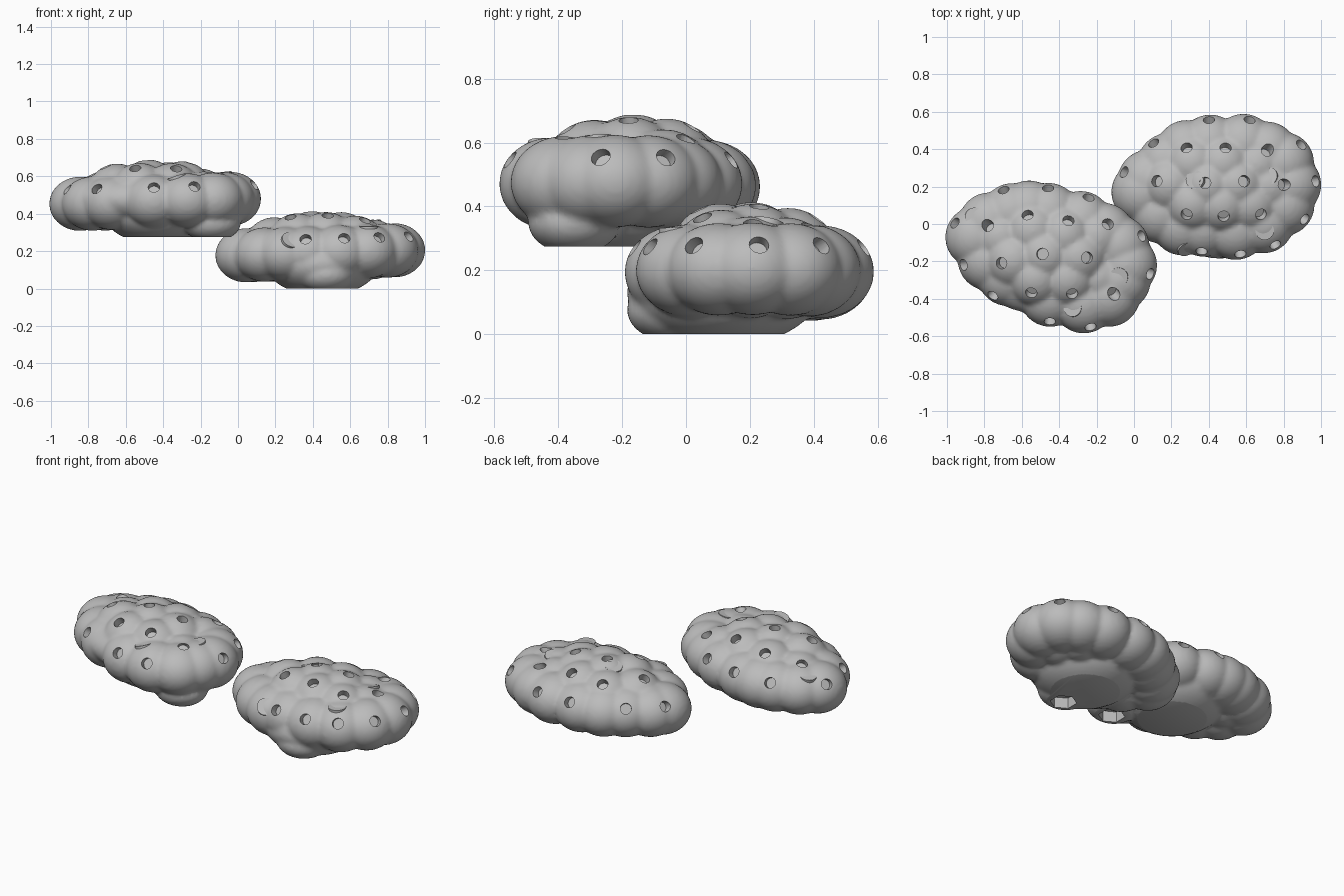
import bpy, bmesh, math
from mathutils import Vector, Matrix

cube = bpy.data.objects.get("Cube")
if cube:
    bpy.data.objects.remove(cube, do_unlink=True)

grey = bpy.data.materials.new("plain grey")
grey.use_nodes = True
colour = (0.5, 0.5, 0.5, 1)
grey.diffuse_color = colour
grey.node_tree.nodes["Principled BSDF"].inputs["Base Color"].default_value = colour


def make_object(name, bm):
    mesh = bpy.data.meshes.new(name)
    bm.to_mesh(mesh)
    bm.free()
    mesh.materials.append(grey)
    ob = bpy.data.objects.new(name, mesh)
    bpy.context.scene.collection.objects.link(ob)
    return ob


def ellipsoid(bm, centre, radii):
    mat = Matrix.Translation(centre) @ Matrix.Diagonal((*radii, 1))
    bmesh.ops.create_icosphere(bm, subdivisions=4, radius=1, matrix=mat)


def peg(bm, centre, axis, radius, depth, sides):
    turn = Vector(axis).to_track_quat('Z', 'Y').to_matrix().to_4x4()
    bmesh.ops.create_cone(bm, cap_ends=True, segments=sides, radius1=radius,
                          radius2=radius, depth=depth,
                          matrix=Matrix.Translation(centre) @ turn)


def bake(ob):
    # Replace the mesh with its modified result
    graph = bpy.context.evaluated_depsgraph_get()
    mesh = bpy.data.meshes.new_from_object(ob.evaluated_get(graph))
    ob.modifiers.clear()
    ob.data = mesh


def build_bun(name, base, centre, rim, plain_rim, inner, plugs, belly, foot):
    cx, cy = centre

    def outward(x, y, rise):
        # Direction a lobe faces
        return Vector(((x - cx) / 0.31, (y - cy) / 0.16, rise)).normalized()

    def rim_centre(x, y):
        # The rim rises slightly towards +x
        z = base + 0.191 + 0.025 * (x - cx)
        return Vector((x, y, z)) - outward(x, y, 0) * 0.145

    def crown_point(x, y):
        spread = ((x - cx) / 0.56) ** 2 + ((y - cy) / 0.4) ** 2
        return Vector((x, y, base + 0.205 + 0.21 * math.sqrt(max(0.2, 1 - 1.3 * spread))))

    # Core, underside and foot
    bm = bmesh.new()
    ellipsoid(bm, (cx, cy, base + 0.2), (0.47, 0.32, 0.16))
    ellipsoid(bm, (*belly, base + 0.13), (0.3, 0.3, 0.17))
    ellipsoid(bm, (*foot, base + 0.075), (0.155, 0.145, 0.1))
    # Rim lobes and crown lobes
    for x, y in rim + plain_rim:
        ellipsoid(bm, rim_centre(x, y), (0.165, 0.165, 0.145))
    for x, y in inner:
        c = crown_point(x, y) - outward(x, y, 2) * 0.16
        ellipsoid(bm, c, (0.16, 0.16, 0.16))
    body = make_object(name, bm)

    # Fuse the lobes into one soft skin
    fuse = body.modifiers.new("fuse", 'REMESH')
    fuse.mode = 'VOXEL'
    fuse.voxel_size = 0.013
    soft = body.modifiers.new("soften", 'SMOOTH')
    soft.factor = 0.5
    soft.iterations = 4
    bake(body)

    # Flat underside
    bm = bmesh.new()
    bm.from_mesh(body.data)
    cut = bmesh.ops.bisect_plane(bm, geom=bm.verts[:] + bm.edges[:] + bm.faces[:],
                                 plane_co=(0, 0, base), plane_no=(0, 0, -1),
                                 clear_outer=True)
    edges = [e for e in cut["geom_cut"] if isinstance(e, bmesh.types.BMEdge)]
    bmesh.ops.holes_fill(bm, edges=edges)
    bm.to_mesh(body.data)
    bm.free()
    bpy.context.view_layer.update()

    # Round pits in the lobes and a six-sided socket in the foot
    aims = []
    for x, y in rim:
        aim = outward(x, y, 0) + Vector((0, 0, 0.55))
        aims.append((rim_centre(x, y), aim.normalized()))
    for x, y in inner:
        aims.append((crown_point(x, y), outward(x, y, 2)))
    bm = bmesh.new()
    for start, aim in aims:
        hit, place, _, _ = body.ray_cast(start + aim * 0.5, -aim)
        if hit:
            peg(bm, place, aim, 0.031, 0.09, 16)
    peg(bm, (foot[0], foot[1] - 0.01, base), (0, 0, 1), 0.075, 0.13, 6)
    cutter = make_object(name + "_cutter", bm)
    cutter.hide_render = True
    pits = body.modifiers.new("pits", 'BOOLEAN')
    pits.operation = 'DIFFERENCE'
    pits.solver = 'EXACT'
    pits.object = cutter
    bake(body)
    bpy.data.objects.remove(cutter, do_unlink=True)

    # Tilted plugs that show only as thin crescents
    bpy.context.view_layer.update()
    bm = bmesh.new()
    for x, y, angle in plugs:
        hit, place, normal, _ = body.ray_cast((x, y, 2), (0, 0, -1))
        lean = Vector((math.cos(angle), math.sin(angle), 0)) * 0.25
        if hit:
            peg(bm, place - normal * 0.018, normal - lean, 0.05, 0.03, 24)
    crescents = make_object(name + "_crescents", bm)

    for ob in (body, crescents):
        bpy.ops.object.select_all(action='DESELECT')
        ob.select_set(True)
        bpy.context.view_layer.objects.active = ob
        bpy.ops.object.shade_smooth_by_angle(angle=math.radians(35))


build_bun(
    "upper_bun", 0.275, (-0.44, -0.17),
    rim=[(-.965, .01), (-.7, .19), (-.46, .2), (-.24, .15), (.05, -.06),
         (.095, -.27), (-.23, -.56), (-.45, -.53), (-.76, -.39), (-.92, -.22)],
    plain_rim=[(-.86, .12), (-.59, .21), (-.07, .06), (.03, -.4), (-.06, -.51)],
    inner=[(-.57, .05), (-.35, .02), (-.14, 0), (-.78, -.01), (-.49, -.16),
           (-.25, -.18), (-.71, -.21), (-.55, -.37), (-.33, -.375), (-.12, -.36)],
    plugs=[(-.86, .04, 2.8), (-.08, -.28, 0.9), (-.33, -.45, 4.7)],
    belly=(-.42, -.17), foot=(-.14, -.35))

build_bun(
    "lower_bun", 0.0, (0.44, 0.19),
    rim=[(-.06, .28), (.1, .44), (.4, .565), (.62, .565), (.9, .43),
         (.98, .23), (.92, .02), (.76, -.12), (.57, -.17), (.36, -.155)],
    plain_rim=[(-.1, .15), (.05, -.05), (.21, -.14), (.24, .53), (.78, .51)],
    inner=[(.28, .41), (.49, .41), (.71, .39), (.12, .23), (.38, .22),
           (.59, .23), (.8, .21), (.28, .05), (.48, .04), (.68, .05)],
    plugs=[(.32, .24, 2.8), (.72, .26, 0.6), (.7, -.04, 5.0), (.28, -.14, 3.6)],
    belly=(.45, .115), foot=(.47, -.04))
